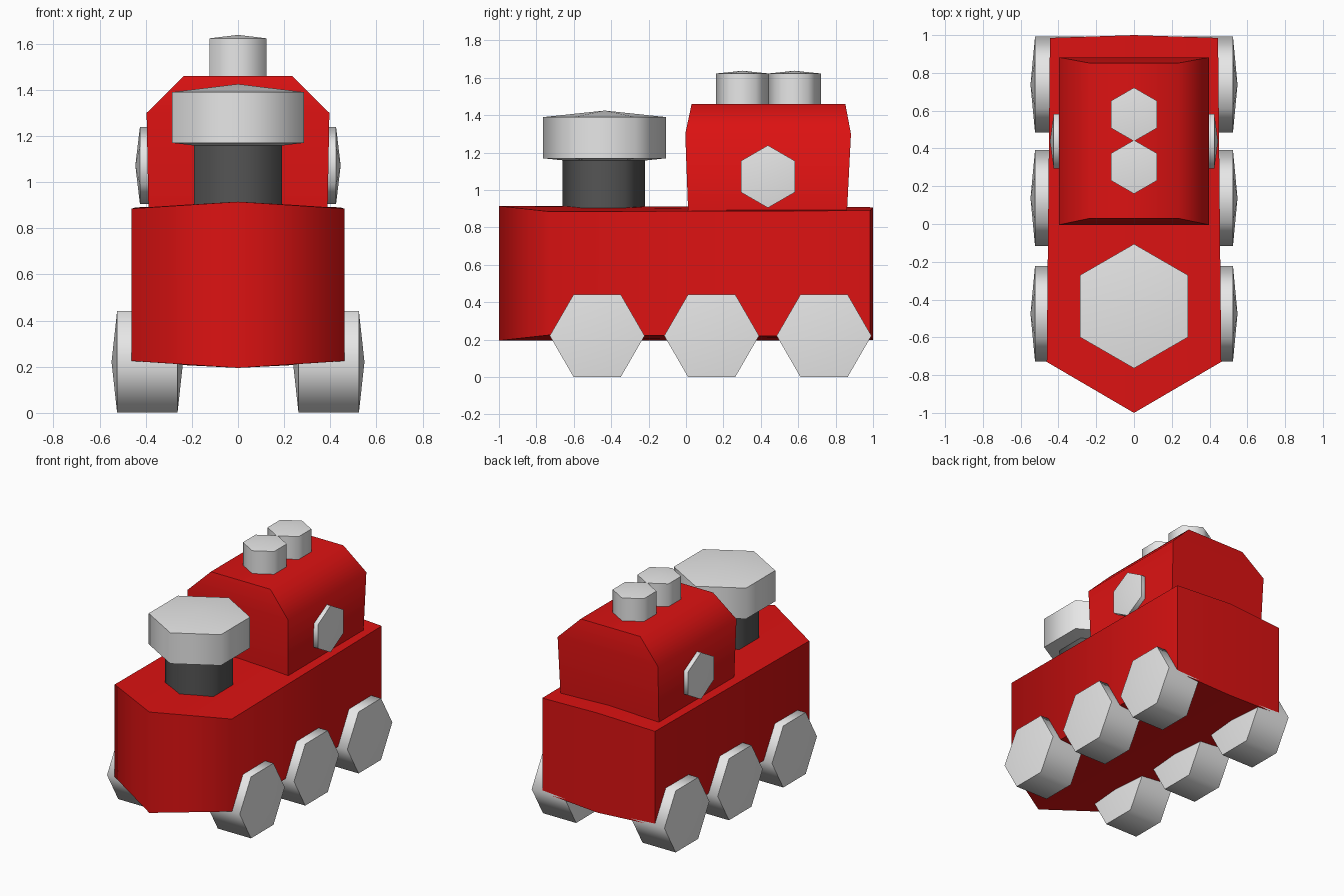
import bpy, bmesh, math
from mathutils import Matrix, Vector

if "Cube" in bpy.data.objects:
    bpy.data.objects.remove(bpy.data.objects["Cube"])


def material(name, rgb):
    m = bpy.data.materials.new(name)
    m.diffuse_color = (*rgb, 1)
    m.use_nodes = True
    m.node_tree.nodes["Principled BSDF"].inputs["Base Color"].default_value = m.diffuse_color
    return m


RED = material("red paint", (0.72, 0.006, 0.006))
GREY = material("light grey", (0.8, 0.8, 0.8))
DARK = material("dark grey", (0.09, 0.09, 0.09))


def finish(name, bm, mat):
    bmesh.ops.recalc_face_normals(bm, faces=bm.faces)
    me = bpy.data.meshes.new(name)
    bm.to_mesh(me)
    bm.free()
    ob = bpy.data.objects.new(name, me)
    bpy.context.collection.objects.link(ob)
    me.materials.append(mat)
    bpy.ops.object.select_all(action='DESELECT')
    ob.select_set(True)
    bpy.context.view_layer.objects.active = ob
    bpy.ops.object.shade_smooth_by_angle(angle=math.radians(66))
    return ob


def hex_prism(name, mat, center, radius, lo, hi, bulge, turn, side=0):
    """Six-sided prism with shallow pointed caps; side = +-1 lays it along x."""
    bm = bmesh.new()
    rings = []
    for h in (lo, hi):
        rings.append([bm.verts.new((radius * math.cos(turn + i * math.pi / 3),
                                    radius * math.sin(turn + i * math.pi / 3), h))
                      for i in range(6)])
    tips = [bm.verts.new((0, 0, lo - bulge)), bm.verts.new((0, 0, hi + bulge))]
    for i in range(6):
        j = (i + 1) % 6
        bm.faces.new((rings[0][i], rings[0][j], rings[1][j], rings[1][i]))
        for ring, tip in zip(rings, tips):
            bm.faces.new((ring[i], ring[j], tip))
    if side:  # local (x, y, z) -> world (y, z, x)
        for v in bm.verts:
            v.co = Vector((side * v.co.z, v.co.x, v.co.y))
    bmesh.ops.translate(bm, vec=center, verts=bm.verts)
    return finish(name, bm, mat)


# Body: pointed front, slightly ridged top and bottom
outline = [(0, -1, 0.195, 0.915), (0.462, -0.73, 0.225, 0.885),
           (0.445, 0.985, 0.218, 0.89), (0, 1, 0.197, 0.908),
           (-0.445, 0.985, 0.218, 0.89), (-0.462, -0.73, 0.225, 0.885)]
outline[1:3] = outline[1:3]
bm = bmesh.new()
low = [bm.verts.new((x, y, a)) for x, y, a, b in outline]
top = [bm.verts.new((x, y, b)) for x, y, a, b in outline]
for i in range(6):
    j = (i + 1) % 6
    bm.faces.new((low[i], low[j], top[j], top[i]))
for ring in (low, top):
    bm.faces.new(ring[0:4])
    bm.faces.new((ring[0], ring[3], ring[4], ring[5]))
finish("body", bm, RED)

# Cab: rows of (half width, front y, back y, z), slanted roof shoulders
bm = bmesh.new()
rows = [[bm.verts.new(p) for p in ((-w, f, z), (w, f, z), (w, b, z), (-w, b, z))]
        for w, f, b, z in ((0.388, 0.012, 0.86, 0.87),
                           (0.396, -0.004, 0.882, 1.30),
                           (0.235, 0.03, 0.852, 1.46))]
for r, s in zip(rows, rows[1:]):
    for i in range(4):
        j = (i + 1) % 4
        bm.faces.new((r[i], r[j], s[j], s[i]))
bm.faces.new(rows[0])
bm.faces.new(rows[-1])
finish("cab", bm, RED)

# Chimney and roof domes
up = math.pi / 2
hex_prism("chimney_pipe", DARK, (0, -0.44, 0), 0.22, 0.87, 1.18, 0.01, up)
hex_prism("chimney_cap", GREY, (0, -0.435, 0), 0.329, 1.17, 1.39, 0.035, up)
for n, y in (("front", 0.302), ("back", 0.58)):
    hex_prism(n + "_roof_dome", GREY, (0, y, 0), 0.142, 1.44, 1.623, 0.015, up)

# Wheels and round cab windows on both sides
for label, s in (("right", 1), ("left", -1)):
    for n, y in (("front", -0.475), ("middle", 0.137), ("rear", 0.738)):
        hex_prism(f"{label}_{n}_wheel", GREY, (0, y, 0.221), 0.2535,
                  0.262, 0.524, 0.024, 0, s)
    hex_prism(label + "_window", GREY, (0, 0.438, 1.072), 0.167,
              0.385, 0.425, 0.02, up, s)
